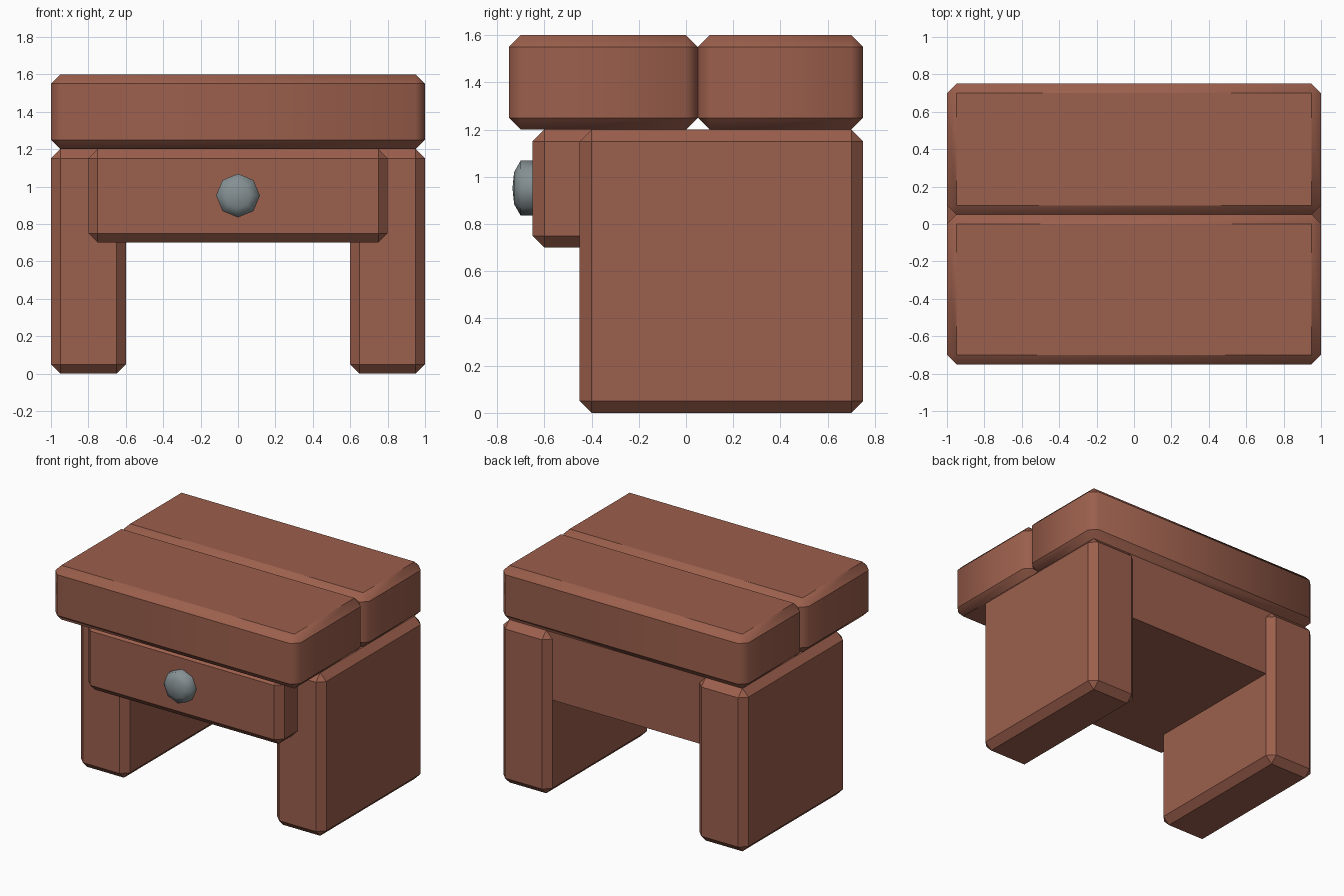
import bpy, bmesh, math
from mathutils import Matrix

if "Cube" in bpy.data.objects:
    bpy.data.objects.remove(bpy.data.objects["Cube"])


def material(name, rgb):
    m = bpy.data.materials.new(name)
    m.diffuse_color = (*rgb, 1)
    m.use_nodes = True
    m.node_tree.nodes["Principled BSDF"].inputs["Base Color"].default_value = m.diffuse_color
    return m


wood = material("brown wood", (0.33, 0.115, 0.073))
metal = material("grey metal", (0.235, 0.28, 0.295))


def finish(name, bm, mat):
    bmesh.ops.recalc_face_normals(bm, faces=bm.faces)
    me = bpy.data.meshes.new(name)
    bm.to_mesh(me)
    bm.free()
    me.materials.append(mat)
    ob = bpy.data.objects.new(name, me)
    bpy.context.collection.objects.link(ob)
    return ob


def block(name, x, y, z, keep_back=False, soft_corners=False):
    """Chamfered box between the given (min, max) ranges."""
    bm = bmesh.new()
    size = [b - a for a, b in (x, y, z)]
    mid = [(a + b) / 2 for a, b in (x, y, z)]
    bmesh.ops.create_cube(bm, size=1, matrix=Matrix.Translation(mid) @ Matrix.Diagonal((*size, 1)))
    edges = [e for e in bm.edges
             if not (keep_back and all(v.co.y > y[1] - 0.001 for v in e.verts))]
    bmesh.ops.bevel(bm, geom=edges, offset=0.05, segments=1, affect='EDGES', profile=0.5)
    if soft_corners:
        # upright corners shade softly, horizontal edges stay crisp
        for f in bm.faces:
            f.smooth = True
        for e in bm.edges:
            e.smooth = abs(e.verts[0].co.z - e.verts[1].co.z) > 0.001
    return finish(name, bm, wood)


# two top planks
block("front_plank", (-1, 1), (-0.75, 0.05), (1.2, 1.6), soft_corners=True)
block("back_plank", (-1, 1), (0.05, 0.75), (1.2, 1.6), soft_corners=True)

# side legs
for side, x in (("left", (-1, -0.6)), ("right", (0.6, 1))):
    block(side + "_leg", x, (-0.45, 0.75), (0, 1.2))

# drawer box, running between the legs to the flat back
block("drawer", (-0.8, 0.8), (-0.65, 0.7), (0.7, 1.2), keep_back=True)

# eight-sided domed knob
bm = bmesh.new()
rings = []
for r, y in ((0.117, -0.64), (0.117, -0.70), (0.068, -0.728)):
    rings.append([bm.verts.new((r * math.cos(i * math.pi / 4), y, 0.952 + r * math.sin(i * math.pi / 4)))
                  for i in range(8)])
tip = bm.verts.new((0, -0.735, 0.952))
for a, b in zip(rings, rings[1:]):
    for i in range(8):
        bm.faces.new((a[i], a[(i + 1) % 8], b[(i + 1) % 8], b[i]))
for i in range(8):
    bm.faces.new((rings[-1][i], rings[-1][(i + 1) % 8], tip))
bm.faces.new(rings[0])
for f in bm.faces:
    f.smooth = len(f.verts) < 8
finish("knob", bm, metal)
